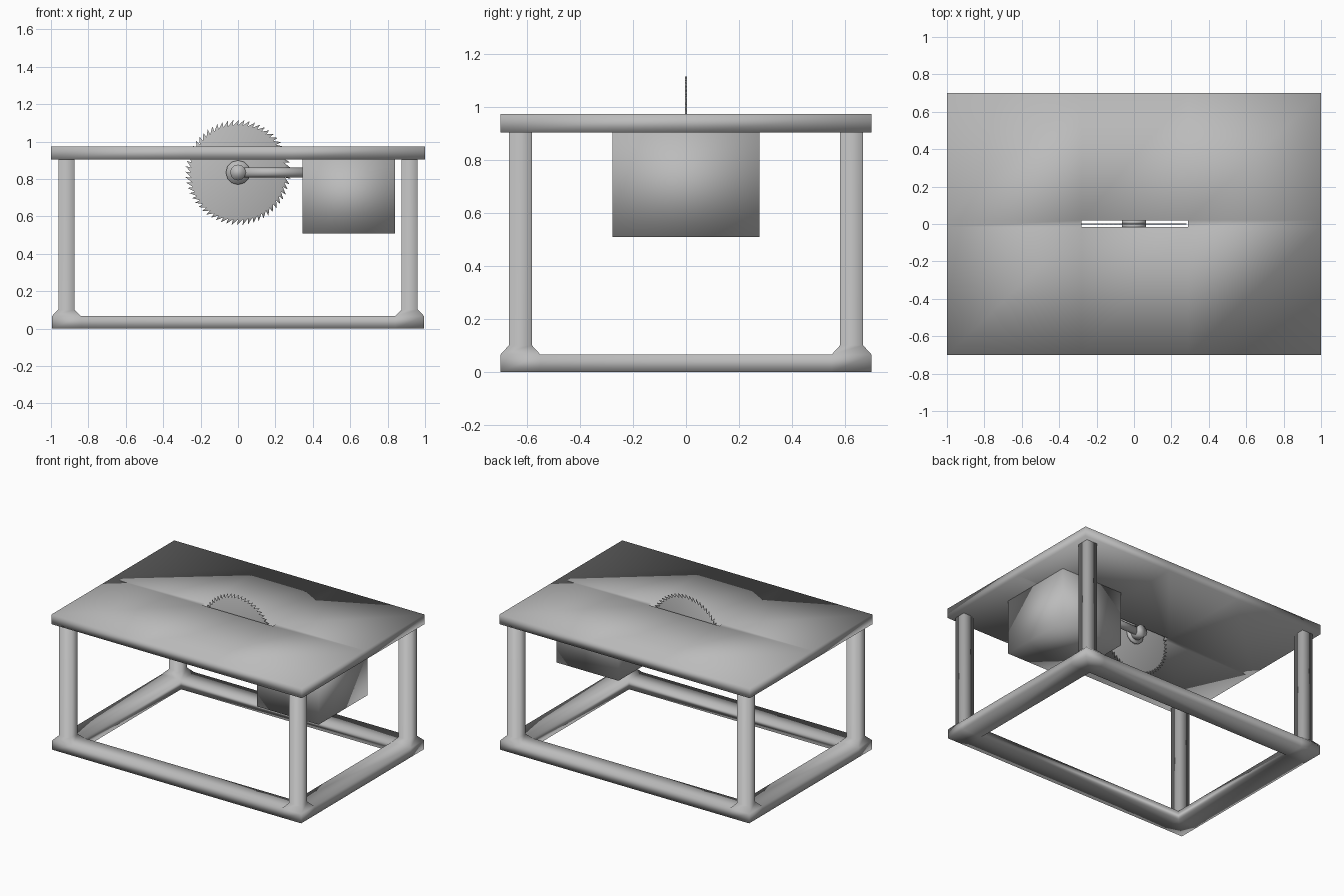
import bpy, bmesh
from math import cos, sin, tau, pi
from mathutils import Matrix, Vector

old = bpy.data.objects.get("Cube")
if old:
    bpy.data.objects.remove(old, do_unlink=True)

grey = bpy.data.materials.new("plain grey")
grey.use_nodes = True
grey.diffuse_color = (0.5, 0.5, 0.5, 1)
grey.node_tree.nodes["Principled BSDF"].inputs["Base Color"].default_value = (0.5, 0.5, 0.5, 1)


def finish(bm, name):
    """Turn a bmesh into a smooth-shaded grey object."""
    bmesh.ops.recalc_face_normals(bm, faces=bm.faces)
    for f in bm.faces:
        f.smooth = True
    mesh = bpy.data.meshes.new(name)
    bm.to_mesh(mesh)
    bm.free()
    mesh.materials.append(grey)
    obj = bpy.data.objects.new(name, mesh)
    bpy.context.collection.objects.link(obj)
    return obj


def extrude(bm, faces, offset):
    """Extrude faces as a region and return the moved faces."""
    new = bmesh.ops.extrude_face_region(bm, geom=faces)["geom"]
    verts = [g for g in new if isinstance(g, bmesh.types.BMVert)]
    bmesh.ops.translate(bm, vec=offset, verts=verts)
    return [g for g in new if isinstance(g, bmesh.types.BMFace)]


def ring_plate(xs, ys, z, height):
    """Three by three plate with the middle cell left open."""
    bm = bmesh.new()
    v = [[bm.verts.new((x, y, z)) for y in ys] for x in xs]
    cells = [bm.faces.new((v[i][j], v[i + 1][j], v[i + 1][j + 1], v[i][j + 1]))
             for i in range(3) for j in range(3) if (i, j) != (1, 1)]
    top = extrude(bm, cells, Vector((0, 0, height)))
    return bm, top


def cylinder(name, radius, start, end, sides):
    a, b = Vector(start), Vector(end)
    bm = bmesh.new()
    turn = (b - a).to_track_quat('Z', 'Y').to_matrix().to_4x4()
    bmesh.ops.create_cone(bm, cap_ends=True, segments=sides, radius1=radius, radius2=radius,
                          depth=(b - a).length,
                          matrix=Matrix.Translation((a + b) / 2) @ turn)
    return finish(bm, name)


# Table top with blade slot
bm, _ = ring_plate((-1, -0.28, 0.29, 1), (-0.7, -0.016, 0.02, 0.7), 0.905, 0.07)
finish(bm, "table_top")

# Base frame with flared feet and four legs, all one piece
bm, top = ring_plate((-0.995, -0.84, 0.84, 0.995), (-0.7, -0.55, 0.55, 0.7), 0, 0.067)
corners = [f for f in top if abs(f.calc_center_median().x) > 0.8
           and abs(f.calc_center_median().y) > 0.5]
for corner in corners:
    foot = extrude(bm, [corner], Vector((0, 0, 0.035)))[0]
    mid = foot.calc_center_median()
    for vert in foot.verts:
        vert.co.x = mid.x + (0.043 if vert.co.x > mid.x else -0.043)
        vert.co.y = mid.y + (0.043 if vert.co.y > mid.y else -0.043)
    extrude(bm, [foot], Vector((0, 0, 0.805)))
# remove the hidden faces left inside where the extrusions start
inside = [f for f in bm.faces if any(len(e.link_faces) > 2 for e in f.edges)
          and all(len(e.link_faces) > 2 for e in f.edges)]
bmesh.ops.delete(bm, geom=inside, context='FACES_ONLY')
finish(bm, "frame_and_legs")

# Motor box
bm = bmesh.new()
bmesh.ops.create_cube(bm, size=1, matrix=Matrix.Translation((0.592, 0, 0.708))
                      @ Matrix.Diagonal((0.495, 0.556, 0.396, 1)))
finish(bm, "motor_box")

# Saw blade with raked teeth
AXLE_Z, TEETH = 0.835, 60
step = tau / TEETH
bm = bmesh.new()


def rim(radius, angle):
    return bm.verts.new((radius * cos(angle), -0.003, AXLE_Z + radius * sin(angle)))


roots = [rim(0.252, -k * step) for k in range(TEETH)]
tips = [rim(0.282, -(k + 1.15) * step) for k in range(TEETH)]
hub = rim(0, 0)
faces = []
for k in range(TEETH):
    nxt = roots[(k + 1) % TEETH]
    faces.append(bm.faces.new((hub, roots[k], nxt)))
    faces.append(bm.faces.new((roots[k], tips[k], nxt)))
extrude(bm, faces, Vector((0, 0.006, 0)))
finish(bm, "saw_blade")

# Washer, axle end and drive arm on both sides of the blade
for side, label in ((-1, "front"), (1, "back")):
    cylinder(label + "_washer", 0.065, (0, 0, AXLE_Z), (0, side * 0.018, AXLE_Z), 12)
    cylinder(label + "_axle_end", 0.042, (0, 0, AXLE_Z), (0, side * 0.085, AXLE_Z), 12)
    cylinder(label + "_drive_arm", 0.027, (0, side * 0.055, AXLE_Z),
             (0.36, side * 0.055, AXLE_Z), 12)
